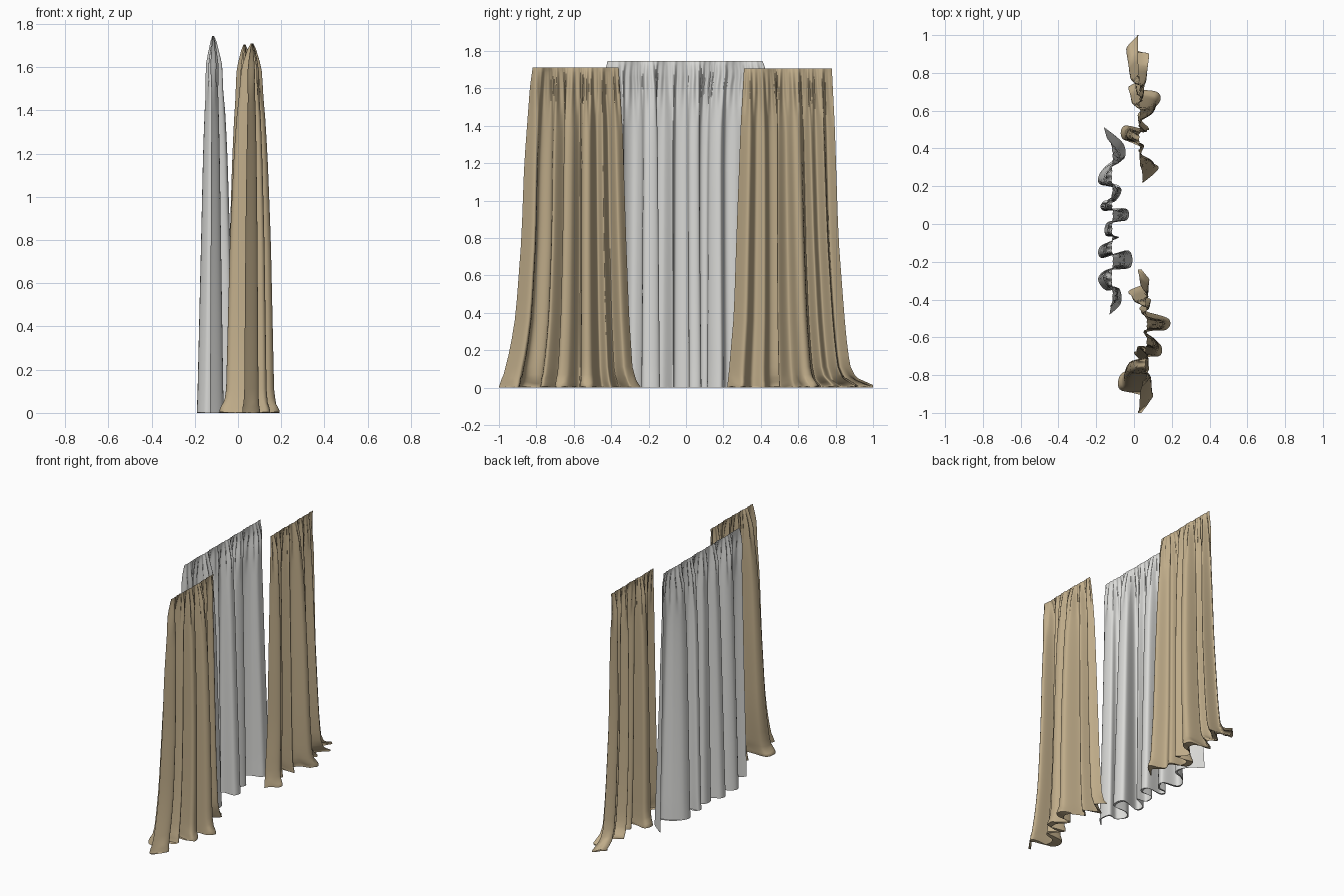
import bpy, bmesh, math

if "Cube" in bpy.data.objects:
    bpy.data.objects.remove(bpy.data.objects["Cube"])


def material(name, rgb):
    m = bpy.data.materials.new(name)
    m.diffuse_color = (*rgb, 1)
    m.use_nodes = True
    m.node_tree.nodes["Principled BSDF"].inputs["Base Color"].default_value = m.diffuse_color
    return m


tan = material("tan cloth", (0.52, 0.41, 0.25))
white = material("off white sheer", (0.70, 0.70, 0.68))


def spline(pts, t):
    """Catmull-Rom curve through pts, t in 0..1."""
    n = len(pts) - 1
    i = min(int(t * n), n - 1)
    u = t * n - i
    p0, p1, p2, p3 = (pts[max(0, min(n, i + k))] for k in (-1, 0, 1, 2))
    return [0.5 * (2 * b + (c - a) * u + (2 * a - 5 * b + 4 * c - d) * u * u
                   + (3 * b - a - 3 * c + d) * u ** 3)
            for a, b, c, d in zip(p0, p1, p2, p3)]


def lookup(table, h):
    """Linear interpolation in (height, value) pairs, heights falling."""
    for (h0, v0), (h1, v1) in zip(table, table[1:]):
        if h >= h1:
            return v0 + (v1 - v0) * (h0 - h) / (h0 - h1)
    return table[-1][1]


# relative heights of the cloth rows
HEIGHTS = [1, .993, .985, .97, .95, .925, .89, .85, .8, .74, .67, .6, .52, .44,
           .36, .28, .21, .15, .1, .065, .04, .022, .012, .005, .002, 0]


def curtain(name, hem, top_x, top_y, height, depth, spreads, puddle, tuck, pleats, mat):
    cols = (len(hem) - 1) * 12
    bm = bmesh.new()
    rows = []
    for h in HEIGHTS + [-1]:
        under = h < 0                              # last row is tucked underneath
        h = max(h, 0)
        a = lookup(depth, h) * (tuck if under else 1)
        s0, s1 = (lookup(s, h) for s in spreads)
        gather = max(0, (h - .84) / .16)           # small pleats under the heading
        row = []
        for j in range(cols + 1):
            t = j / cols
            hx, hy = spline(hem, t)
            line = hem[0][1] + (hem[-1][1] - hem[0][1]) * t
            ty = top_y[0] + (top_y[1] - top_y[0]) * t
            y = ty + (line - ty) * (s0 + (s1 - s0) * t) + (hy - line) * min(1, a)
            x = top_x + (hx - top_x) * a
            wave = math.sin(t * pleats * math.tau + 1.3 * math.sin(t * 17))
            x += .008 * wave * min(1, gather * 2) * min(1, .2 + (1 - h) * 12)
            z = h * height
            if h < .04 and not under:              # crumpled hem on the floor
                z += puddle * math.sin(t * 41 + 2 * math.sin(t * 13)) ** 2 * (.2 + h * 20)
            row.append(bm.verts.new((x, y, z)))
        rows.append(row)
    for r0, r1 in zip(rows, rows[1:]):
        for j in range(cols):
            bm.faces.new((r0[j], r0[j + 1], r1[j + 1], r1[j]))
    bmesh.ops.recalc_face_normals(bm, faces=bm.faces)
    for f in bm.faces:
        f.smooth = True
    me = bpy.data.meshes.new(name)
    bm.to_mesh(me)
    bm.free()
    me.materials.append(mat)
    ob = bpy.data.objects.new(name, me)
    bpy.context.collection.objects.link(ob)
    bpy.ops.object.select_all(action='DESELECT')
    ob.select_set(True)
    bpy.context.view_layer.objects.active = ob
    bpy.ops.object.shade_smooth_by_angle(angle=math.radians(50))


# how far the folds and the flare have developed at each relative height
heavy_depth = [(1, .03), (.985, .12), (.94, .27), (.82, .46), (.7, .56), (.47, .68),
               (.23, .75), (.06, .80), (.02, .88), (.008, 1), (0, 1)]
front_inner = [(1, 0), (.82, .17), (.47, .33), (.23, .46), (.06, .62), (.02, .8), (0, 1)]
front_outer = [(1, 0), (.94, .08), (.7, .25), (.47, .33), (.23, .50), (.12, .67),
               (.03, .89), (0, 1)]
back_inner = [(1, 0), (.82, .2), (.47, .45), (.23, .6), (.06, .88), (0, 1)]
back_outer = [(1, 0), (.82, .07), (.47, .16), (.23, .30), (.12, .38), (.06, .46),
              (.02, .65), (.006, 1), (0, 1)]
sheer_depth = [(1, .03), (.985, .13), (.92, .36), (.8, .52), (.7, .61), (.47, .73),
               (.23, .86), (.06, .95), (0, 1)]
sheer_spread = [(1, 0), (.96, .25), (.47, .6), (0, 1)]

# hem paths (x, y) seen from above
front_hem = [(.02, -.24), (.08, -.30), (-.03, -.36), (.09, -.40), (.03, -.45),
             (.18, -.50), (.17, -.56), (.05, -.57), (.14, -.64), (.13, -.70),
             (.00, -.68), (.08, -.77), (-.06, -.79), (-.07, -.88), (.10, -.90),
             (.02, -1.0)]
back_hem = [(.05, .22), (.13, .30), (.03, .35), (.05, .42), (-.06, .45), (-.05, .52),
            (.08, .50), (.02, .58), (.13, .64), (.12, .70), (-.03, .72), (.06, .78),
            (.00, .83), (.08, .90), (-.04, .92), (.02, 1.0)]
sheer_hem = [(-.16, .51), (-.06, .43), (-.05, .35), (-.12, .32), (-.18, .27),
             (-.18, .21), (-.07, .19), (-.10, .12), (-.17, .11), (-.16, .07),
             (-.04, .08), (-.04, .02), (-.14, .01), (-.15, -.06), (-.08, -.07),
             (-.18, -.12), (-.17, -.18), (-.03, -.14), (-.02, -.23), (-.14, -.24),
             (-.19, -.29), (-.15, -.35), (-.08, -.34), (-.07, -.42), (-.13, -.48)]

curtain("front_drape", front_hem, .065, (-.36, -.82), 1.71, heavy_depth,
        (front_inner, front_outer), .025, .55, 17, tan)
curtain("back_drape", back_hem, .03, (.31, .78), 1.705, heavy_depth,
        (back_inner, back_outer), .025, .55, 17, tan)
curtain("sheer_panel", sheer_hem, -.115, (.41, -.42), 1.745, sheer_depth,
        (sheer_spread, sheer_spread), .008, .85, 27, white)
